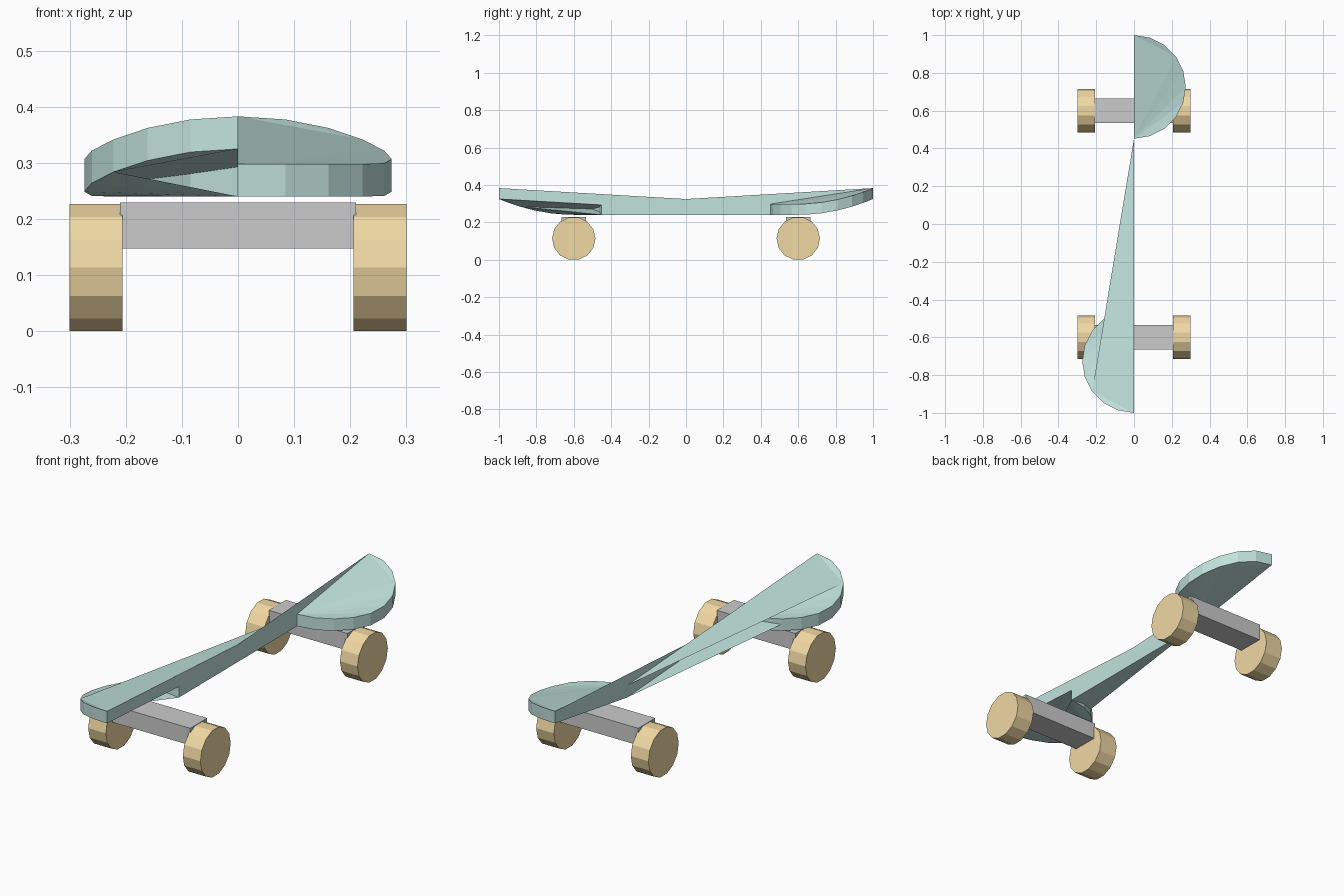
import bpy, bmesh, math

if "Cube" in bpy.data.objects:
    bpy.data.objects.remove(bpy.data.objects["Cube"])


def material(name, rgb):
    m = bpy.data.materials.new(name)
    m.diffuse_color = (*rgb, 1)
    m.use_nodes = True
    m.node_tree.nodes["Principled BSDF"].inputs["Base Color"].default_value = m.diffuse_color
    return m


teal = material("deck_teal", (0.54, 0.76, 0.72))
amber = material("wheel_amber", (0.88, 0.69, 0.37))

# Deck: two half discs joined by crossing straight edges, ends curving up
N, R, THICK, BASE = 10, 0.274, 0.058, 0.24


def lift(y):
    return 0.525 * max(0, abs(y) - 0.598) ** 2


def arc(cy, start):
    pts = []
    for i in range(N + 1):
        a = math.radians(start + 180 * i / N)
        pts.append((R * math.cos(a), cy + R * math.sin(a)))
    return pts


outline = arc(1 - R, -90) + arc(R - 1, 90)
count = len(outline)
Q, P = 0, N + 1          # first index of the back and front arcs

# Cap triangles: fans over each half disc plus the long folded sliver
tris = []
for s in (Q, P):
    tris += [(s, s + i, s + i + 1) for i in range(1, 7)]
    tris += [(s + 7, s + i, s + i + 1) for i in (8, 9)]
tris += [(Q, Q + 7, Q + 10), (P + 7, P + 10, Q), (P, P + 7, Q), (Q + 10, P, Q)]

bm = bmesh.new()
low = [bm.verts.new((x, y, BASE + lift(y))) for x, y in outline]
top = [bm.verts.new((x, y, BASE + THICK + lift(y))) for x, y in outline]
for a, b, c in tris:
    bm.faces.new((top[a], top[b], top[c]))
    bm.faces.new((low[c], low[b], low[a]))
for i in range(count):
    j = (i + 1) % count
    bm.faces.new((low[i], low[j], top[j], top[i]))
mesh = bpy.data.meshes.new("deck")
bm.to_mesh(mesh)
bm.free()
deck = bpy.data.objects.new("deck", mesh)
bpy.context.collection.objects.link(deck)
mesh.materials.append(teal)

# Trucks and wheels
for end, y in (("front", -0.6), ("back", 0.6)):
    bpy.ops.mesh.primitive_cube_add(size=1, location=(0, y, 0.188))
    truck = bpy.context.object
    truck.name = end + "_truck"
    truck.scale = (0.42, 0.13, 0.082)
    for side, s in (("left", -1), ("right", 1)):
        bpy.ops.mesh.primitive_cylinder_add(
            vertices=14, radius=0.116, depth=0.094,
            location=(s * 0.253, y, 0.1132), rotation=(0, math.pi / 2, 0))
        wheel = bpy.context.object
        wheel.name = f"{end}_{side}_wheel"
        wheel.data.materials.append(amber)
